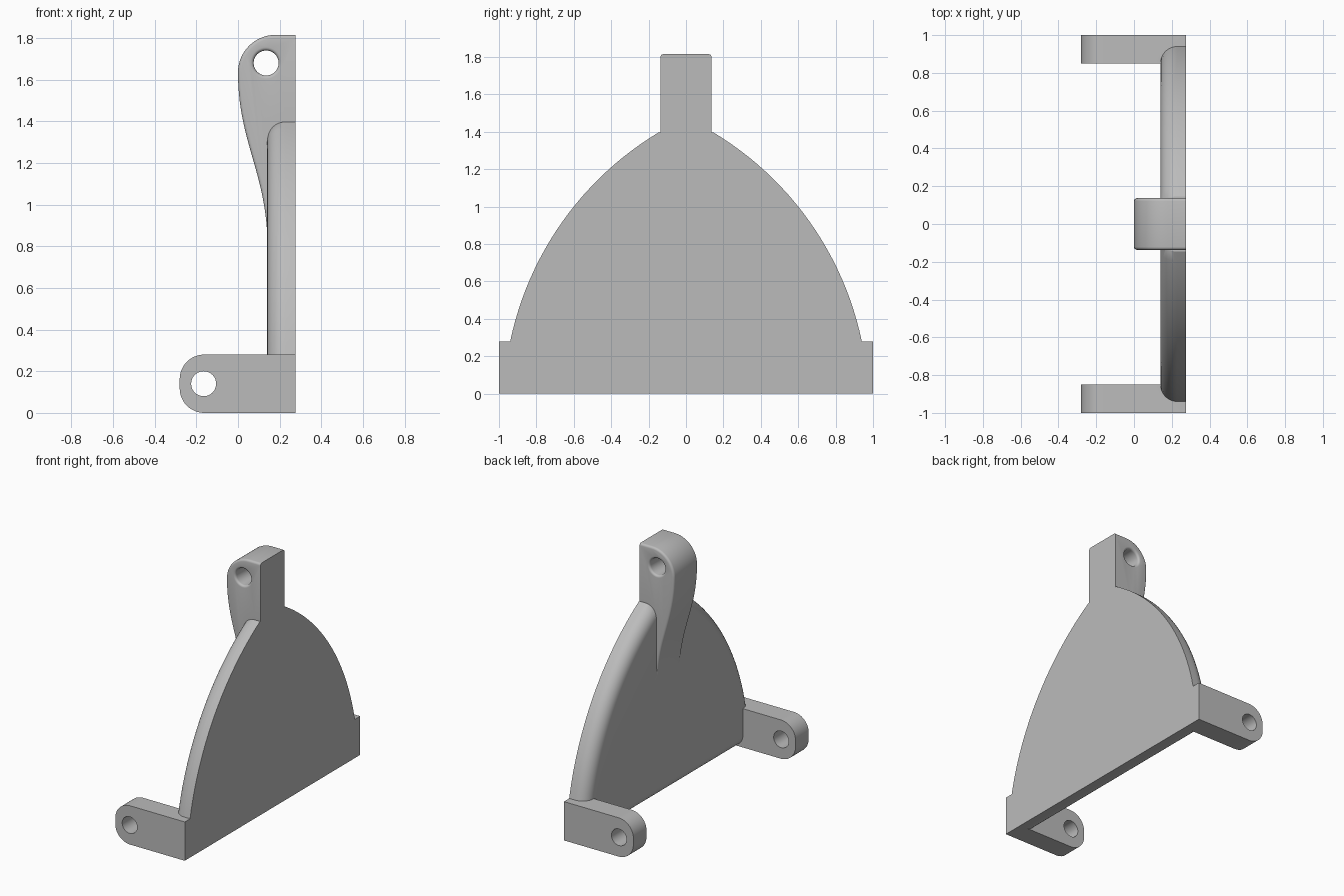
import bpy, bmesh
from math import sin, cos, pi, sqrt
from mathutils import Vector
from mathutils.geometry import interpolate_bezier

if "Cube" in bpy.data.objects:
    bpy.data.objects.remove(bpy.data.objects["Cube"])

grey = bpy.data.materials.new("plain_grey")
grey.use_nodes = True
GREY = (0.5, 0.5, 0.5, 1)
grey.diffuse_color = GREY
grey.node_tree.nodes["Principled BSDF"].inputs["Base Color"].default_value = GREY

BACK, FACE = 0.275, 0.14      # x of the flat back and of the plate's other face
BOSS = 0.137                  # half width of the top lug
EAR_H, EAR_R, HOLE = 0.28, 0.118, 0.06


def arc(cx, cz, r, a0, a1, n):
    return [(cx + r * cos(a0 + (a1 - a0) * i / n),
             cz + r * sin(a0 + (a1 - a0) * i / n)) for i in range(n + 1)]


def to_object(bm, name):
    bmesh.ops.recalc_face_normals(bm, faces=bm.faces)
    mesh = bpy.data.meshes.new(name)
    bm.to_mesh(mesh)
    bm.free()
    mesh.materials.append(grey)
    ob = bpy.data.objects.new(name, mesh)
    bpy.context.collection.objects.link(ob)
    return ob


def prism(name, points, shift, rounded=None, radius=0, segments=6):
    """Extrude a closed outline by a vector, rounding the edges the rule picks."""
    bm = bmesh.new()
    face = bm.faces.new([bm.verts.new(p) for p in points])
    ext = bmesh.ops.extrude_face_region(bm, geom=[face], use_keep_orig=True)
    bmesh.ops.translate(bm, vec=shift,
                        verts=[g for g in ext["geom"] if isinstance(g, bmesh.types.BMVert)])
    bmesh.ops.recalc_face_normals(bm, faces=bm.faces)
    if rounded:
        edges = [e for e in bm.edges if rounded(e.verts[0].co, e.verts[1].co)]
        bmesh.ops.bevel(bm, geom=edges, offset=radius, segments=segments, profile=0.5,
                        affect='EDGES', offset_type='OFFSET', clamp_overlap=False)
    return to_object(bm, name)


def bore(name, x, z, stations, n=40):
    """Round cutter along y from (y, radius) stations."""
    bm = bmesh.new()
    rings = [[bm.verts.new((px, y, pz)) for px, pz in arc(x, z, r, 0, 2 * pi, n)[:-1]]
             for y, r in stations]
    for a, b in zip(rings, rings[1:]):
        for i in range(n):
            j = (i + 1) % n
            bm.faces.new((a[i], a[j], b[j], b[i]))
    bm.faces.new(rings[0])
    bm.faces.new(rings[-1])
    ob = to_object(bm, name)
    ob.hide_render = True
    return ob


def combine(target, other, operation):
    mod = target.modifiers.new(operation.lower(), 'BOOLEAN')
    mod.operation, mod.object, mod.solver = operation, other, 'EXACT'
    bpy.context.view_layer.objects.active = target
    bpy.ops.object.modifier_apply(modifier=mod.name)
    bpy.data.objects.remove(other)


# Plate: pointed-arch outline with a rounded rim on one side
CY, CZ, R = -0.735, -0.07, 1.711
side = [(0.972, 0.0)]
for i in range(25):
    t = i / 24
    y = 0.94 + (BOSS - 0.94) * (1 - (1 - t) ** 1.5)
    side.append((y, CZ + sqrt(R * R - (y - CY) ** 2)))
a0, a1 = 0.206, 1.0307
side = [(0.972, 0.0)] + arc(CY, CZ, R, a0, a1, 24)
outline = side + [(-y, z) for y, z in reversed(side)]
plate = prism("bracket_plate", [(FACE, y, z) for y, z in outline], Vector((BACK - FACE, 0, 0)),
              lambda a, b: max(a.x, b.x) < FACE + 0.001, 0.088, 8)

# Top lug: round head running down into the plate in an S curve
curve = interpolate_bezier(Vector((FACE + 0.002, 0.8, 0)), Vector((FACE, 1.15, 0)),
                           Vector((0, 1.3, 0)), Vector((0, 1.635, 0)), 28)
lug = [(p.x, p.y) for p in curve] + arc(0.18, 1.635, 0.18, pi, pi / 2, 14)[1:]
lug += [(BACK, 1.815), (BACK, 1.35), (0.2, 1.3), (0.2, 0.75)]
top_lug = prism("top_lug", [(x, -BOSS, z) for x, z in lug], Vector((0, 2 * BOSS, 0)),
                lambda a, b: abs(a.y - b.y) < 0.001 and min(a.x, b.x) < 0.19
                and (a.z + b.z) / 2 > 0.8, 0.016, 4)

# Lug hole with rounded mouths
F = 0.016
mouth = [(BOSS - F + F * sin(i * pi / 10), HOLE + F * (1 - cos(i * pi / 10))) for i in range(6)]
mouth.append((BOSS + 0.02, HOLE + F))
stations = [(-y, r) for y, r in reversed(mouth)] + mouth
combine(top_lug, bore("lug_hole", 0.135, 1.68, stations), 'DIFFERENCE')
combine(plate, top_lug, 'UNION')

# Side ears with round ends and plain holes
ear = (arc(-0.28 + EAR_R, EAR_R, EAR_R, 1.5 * pi, pi, 12)
       + arc(-0.28 + EAR_R, EAR_H - EAR_R, EAR_R, pi, pi / 2, 12)
       + [(BACK, EAR_H), (BACK, 0)])
for name, y in (("front_ear", -1.0), ("back_ear", 0.85)):
    ob = prism(name, [(x, y, z) for x, z in ear], Vector((0, 0.15, 0)))
    hole = bore(name + "_hole", -0.165, EAR_H / 2, [(y - 0.05, HOLE), (y + 0.2, HOLE)])
    combine(ob, hole, 'DIFFERENCE')
    combine(plate, ob, 'UNION')

# Smooth the curved surfaces, keep the edges sharp
bpy.ops.object.select_all(action='DESELECT')
plate.select_set(True)
bpy.context.view_layer.objects.active = plate
bpy.ops.object.shade_smooth_by_angle(angle=0.52)
